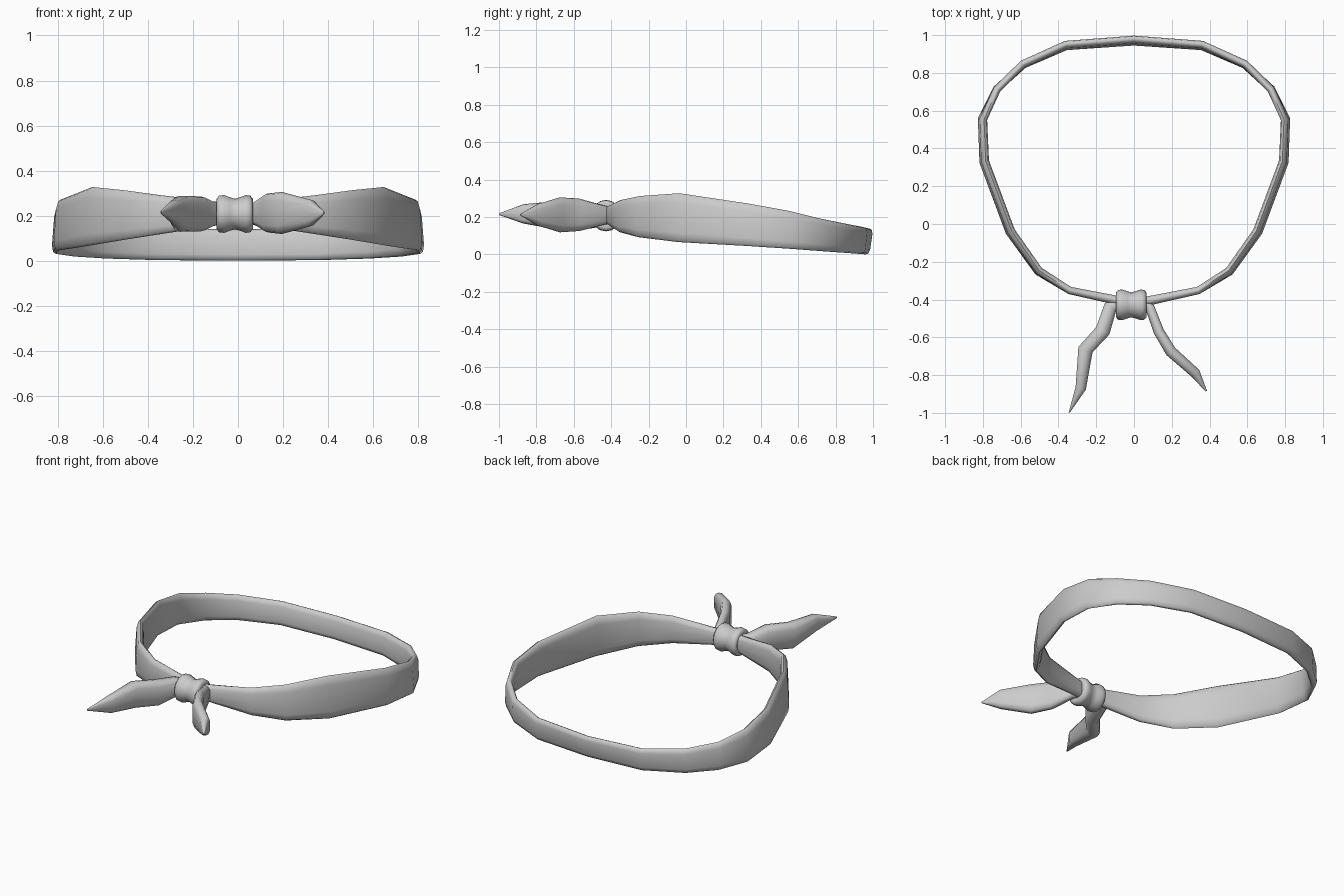
import bpy, bmesh, math
from mathutils import Vector

if "Cube" in bpy.data.objects:
    bpy.data.objects.remove(bpy.data.objects["Cube"])


def finish(bm, name, angle):
    bmesh.ops.recalc_face_normals(bm, faces=bm.faces[:])
    me = bpy.data.meshes.new(name)
    bm.to_mesh(me)
    bm.free()
    ob = bpy.data.objects.new(name, me)
    bpy.context.collection.objects.link(ob)
    bpy.ops.object.select_all(action='DESELECT')
    ob.select_set(True)
    bpy.context.view_layer.objects.active = ob
    bpy.ops.object.shade_smooth_by_angle(angle=math.radians(angle))
    return ob


def loft(bm, rings):
    rows = [[bm.verts.new(p) for p in r] for r in rings]
    for a, b in zip(rows, rows[1:]):
        n = len(a)
        for i in range(n):
            bm.faces.new((a[i], a[(i + 1) % n], b[(i + 1) % n], b[i]))
    bm.faces.new(rows[0])
    bm.faces.new(rows[-1])


# flattened cloth section: (across, up)
SECTION = [(1, 0), (1, .62), (.62, .92), (0, 1), (-.62, .92), (-1, .62),
           (-1, 0), (-1, -.62), (-.62, -.92), (0, -1), (.62, -.92), (1, -.62)]


def strip(name, stations):
    """stations: x, y, z low, z high, half thickness, sideways lean of the top"""
    bm = bmesh.new()
    rings = []
    for i, (x, y, lo, hi, t, lean) in enumerate(stations):
        p = stations[max(i - 1, 0)]
        q = stations[min(i + 1, len(stations) - 1)]
        tan = Vector((q[0] - p[0], q[1] - p[1], 0)).normalized()
        n = Vector((tan.y, -tan.x, 0))
        rings.append([Vector((x, y, (lo + hi) / 2 + v * (hi - lo) / 2))
                      + n * (u * t + v * lean) for u, v in SECTION])
    loft(bm, rings)
    return finish(bm, name, 60)


# neck band, right half from the knot to the back, then mirrored
half = [
    (.03, -.413, .160, .255, .022, 0),
    (.10, -.402, .155, .262, .024, 0),
    (.34, -.352, .118, .290, .020, 0),
    (.505, -.250, .092, .312, .021, -.005),
    (.655, -.04, .066, .327, .021, -.008),
    (.793, .33, .045, .272, .021, -.008),
    (.802, .555, .030, .232, .020, -.008),
    (.725, .715, .018, .192, .020, -.002),
    (.587, .845, .009, .165, .020, .004),
    (.36, .945, .002, .145, .020, .008),
    (0, .971, 0, .138, .020, .010)]
strip("neck_band", half + [(-s[0],) + s[1:] for s in reversed(half[:-1])])

# two loose tails
strip("tail_left", [
    (-.06, -.40, .165, .25, .028, 0),
    (-.125, -.44, .15, .265, .036, 0),
    (-.165, -.565, .13, .285, .040, 0),
    (-.257, -.665, .128, .288, .040, 0),
    (-.282, -.87, .165, .268, .028, 0),
    (-.343, -.998, .21, .22, .003, 0)])
strip("tail_right", [
    (.04, -.40, .165, .25, .022, 0),
    (.083, -.44, .158, .262, .025, 0),
    (.132, -.57, .125, .298, .028, 0),
    (.195, -.675, .118, .305, .030, 0),
    (.325, -.79, .153, .270, .027, 0),
    (.383, -.885, .208, .216, .004, 0)])

# knot: double-bulged spool turned around the x axis
profile = [(-.088, .045), (-.096, .066), (-.085, .081), (-.062, .084),
           (-.035, .074), (-.015, .068), (.008, .074), (.035, .084),
           (.055, .081), (.067, .066), (.060, .045)]
bm = bmesh.new()
N = 16
loft(bm, [[Vector((x, -.428 + r * .97 * math.cos(2 * math.pi * k / N),
                   .207 + r * math.sin(2 * math.pi * k / N)))
           for k in range(N)] for x, r in profile])
finish(bm, "knot", 75)
